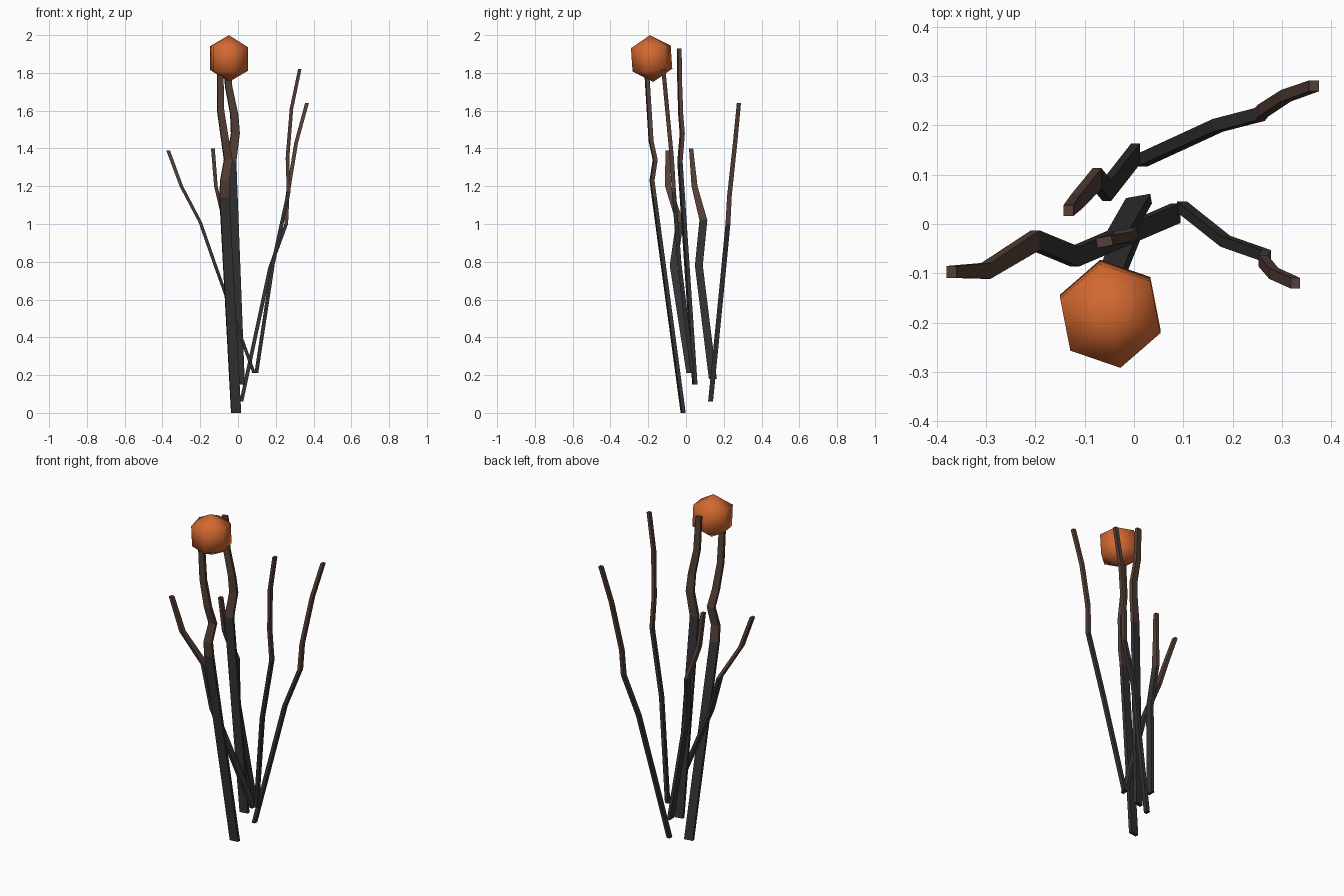
import bpy
import bmesh
from math import radians, cos, sin
from mathutils import Matrix

default_cube = bpy.data.objects.get("Cube")
if default_cube:
    bpy.data.objects.remove(default_cube, do_unlink=True)


def make_material(name, color):
    material = bpy.data.materials.new(name)
    material.use_nodes = True
    material.diffuse_color = (*color, 1)
    material.node_tree.nodes["Principled BSDF"].inputs["Base Color"].default_value = (*color, 1)
    return material


charcoal = make_material("charcoal bark", (0.033, 0.033, 0.035))
brown = make_material("brown bark", (0.09, 0.05, 0.038))
orange = make_material("orange fruit", (0.65, 0.14, 0.03))


def finish(bm, name, materials):
    bmesh.ops.recalc_face_normals(bm, faces=bm.faces)
    mesh = bpy.data.meshes.new(name)
    bm.to_mesh(mesh)
    bm.free()
    for material in materials:
        mesh.materials.append(material)
    obj = bpy.data.objects.new(name, mesh)
    bpy.context.collection.objects.link(obj)
    return obj


def make_branch(name, path, bark_joint, base_size, tip_size, turn=0):
    """Loft a four-sided branch along a path; faces past bark_joint turn brown."""
    bm = bmesh.new()
    rings = []
    c, s = cos(radians(turn)), sin(radians(turn))
    for i, (x, y, z) in enumerate(path):
        # Lower part keeps its girth, upper part tapers to the tip
        t = max(0, i - bark_joint) / (len(path) - 1 - bark_joint)
        half_w = (base_size[0] + (tip_size[0] - base_size[0]) * t) / 2
        half_d = (base_size[1] + (tip_size[1] - base_size[1]) * t) / 2
        ring = []
        for u, v in ((-1, -1), (1, -1), (1, 1), (-1, 1)):
            w, d = u * half_w, v * half_d
            ring.append(bm.verts.new((x + w * c - d * s, y + w * s + d * c, z)))
        rings.append(ring)
    for i, (low, high) in enumerate(zip(rings, rings[1:])):
        for k in range(4):
            n = (k + 1) % 4
            face = bm.faces.new((low[k], low[n], high[n], high[k]))
            face.material_index = int(i >= bark_joint)
    bm.faces.new(rings[0])
    bm.faces.new(rings[-1]).material_index = 1
    return finish(bm, name, (charcoal, brown))


# Two thick central stems
make_branch("fruit_stem",
            [(-.01, -.015, 0), (-.072, -.168, 1.14), (-.07, -.18, 1.23),
             (-.052, -.163, 1.34), (-.068, -.185, 1.44), (-.092, -.195, 1.6),
             (-.095, -.21, 1.84)],
            1, (.052, .02), (.032, .022), turn=8)
make_branch("tall_stem",
            [(.01, .047, .15), (-.035, -.032, 1.33), (-.014, -.02, 1.48),
             (-.02, -.028, 1.58), (-.05, -.033, 1.73), (-.06, -.036, 1.93)],
            1, (.05, .02), (.032, .02), turn=10)

# Thin side branches
make_branch("right_branch",
            [(.085, .022, .21), (-.12, -.066, .78), (-.2, -.033, 1.01),
             (-.3, -.095, 1.2), (-.37, -.097, 1.39)],
            2, (.018, .04), (.02, .024))
make_branch("back_left_branch",
            [(.018, .13, .06), (.17, .2, .77), (.255, .222, 1),
             (.262, .23, 1.15), (.308, .26, 1.43), (.365, .28, 1.64)],
            2, (.02, .026), (.02, .022))
make_branch("front_left_branch",
            [(.097, .035, .21), (.185, -.035, .79), (.268, -.064, 1.17),
             (.262, -.075, 1.35), (.283, -.1, 1.61), (.327, -.12, 1.82)],
            2, (.02, .022), (.018, .022))
make_branch("back_branch",
            [(.003, .142, .18), (-.055, .068, .78), (-.075, .092, 1.02),
             (-.117, .045, 1.2), (-.133, .027, 1.4)],
            2, (.018, .042), (.02, .022))

# Low-poly round fruit, slightly tilted
bm = bmesh.new()
bmesh.ops.create_uvsphere(bm, u_segments=6, v_segments=3, radius=.124)
tilt = Matrix.Rotation(radians(4), 4, "X") @ Matrix.Rotation(radians(11), 4, "Z")
bmesh.ops.transform(bm, matrix=Matrix.Translation((-.048, -.182, 1.876)) @ tilt, verts=bm.verts)
for face in bm.faces:
    face.smooth = True
finish(bm, "fruit", (orange,))
